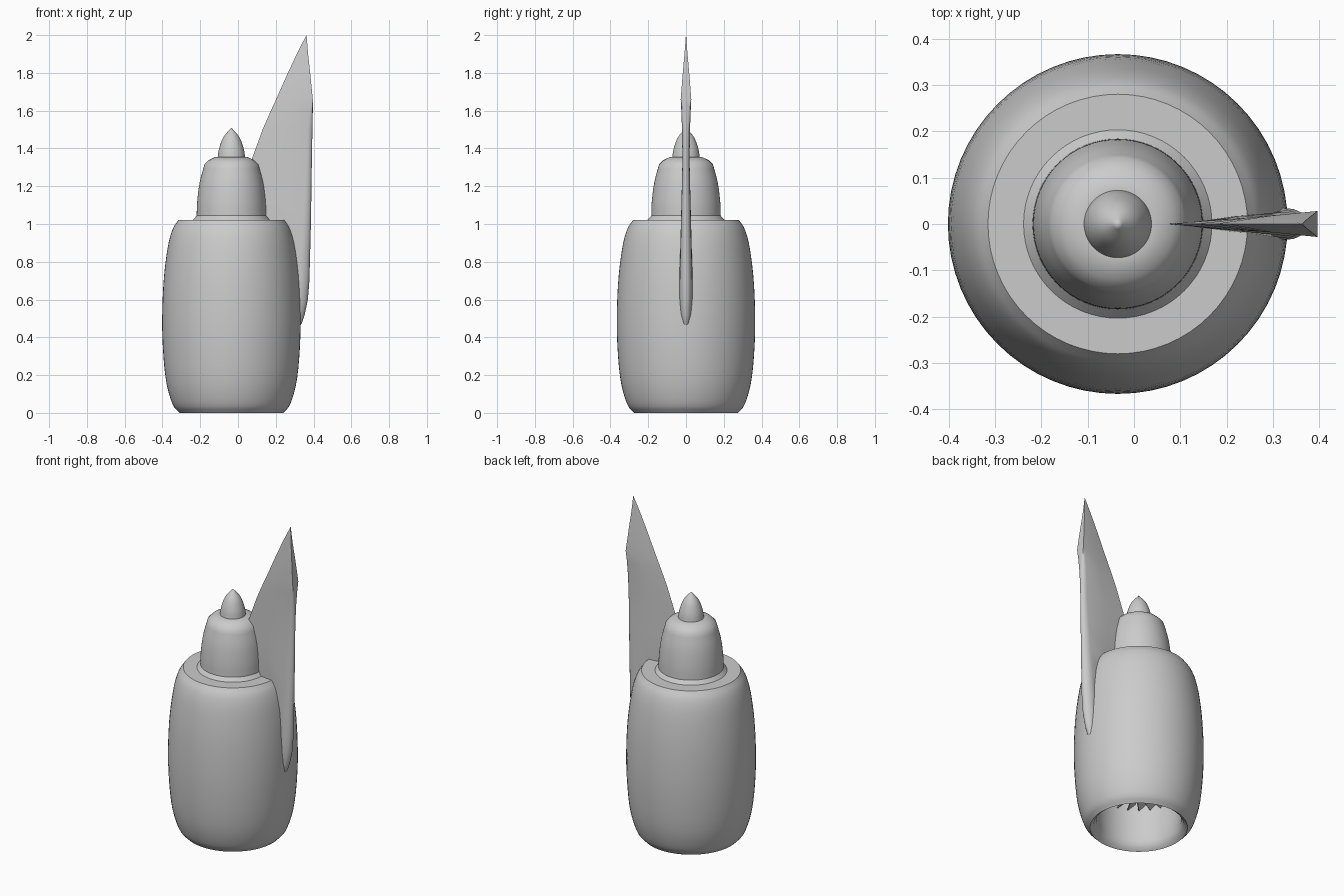
import bpy, bmesh, math
from mathutils import Vector, Matrix

if "Cube" in bpy.data.objects:
    bpy.data.objects.remove(bpy.data.objects["Cube"])

AXIS_X = -0.035

grey = bpy.data.materials.new("light grey metal")
grey.use_nodes = True
colour = (0.6, 0.6, 0.6, 1)
grey.diffuse_color = colour
grey.node_tree.nodes["Principled BSDF"].inputs["Base Color"].default_value = colour


def finish(name, bm, angle=30):
    bmesh.ops.remove_doubles(bm, verts=bm.verts, dist=1e-5)
    bmesh.ops.recalc_face_normals(bm, faces=bm.faces)
    mesh = bpy.data.meshes.new(name)
    bm.to_mesh(mesh)
    bm.free()
    obj = bpy.data.objects.new(name, mesh)
    bpy.context.collection.objects.link(obj)
    mesh.materials.append(grey)
    bpy.ops.object.select_all(action="DESELECT")
    obj.select_set(True)
    bpy.context.view_layer.objects.active = obj
    bpy.ops.object.shade_smooth_by_angle(angle=math.radians(angle))
    return obj


def curve_through(points, steps=4):
    """Smooth curve passing through every point."""
    pts = [Vector(p) for p in points]
    pts = [2 * pts[0] - pts[1]] + pts + [2 * pts[-1] - pts[-2]]
    out = []
    for a, b, c, d in zip(pts, pts[1:], pts[2:], pts[3:]):
        for i in range(steps):
            t = i / steps
            out.append(0.5 * (2 * b + (c - a) * t + (2 * a - 5 * b + 4 * c - d) * t**2
                              + (3 * b - a - 3 * c + d) * t**3))
    return out + [pts[-2]]


def lathe(name, profile, segments=64):
    """Revolve (radius, height) points about the engine axis."""
    bm = bmesh.new()
    verts = [bm.verts.new((AXIS_X + r, 0, z)) for r, z in profile]
    edges = [bm.edges.new(pair) for pair in zip(verts, verts[1:])]
    bmesh.ops.spin(bm, geom=verts + edges, cent=(AXIS_X, 0, 0), axis=(0, 0, 1),
                   angle=math.tau, steps=segments, use_merge=False)
    return finish(name, bm)


# Nacelle: fan bulkhead, inlet duct, lip, barrel and flat rear annulus
shell = curve_through([(0.275, 0), (0.313, 0.05), (0.349, 0.19), (0.366, 0.43),
                       (0.36, 0.68), (0.338, 0.87), (0.312, 0.97), (0.28, 1.022)])
lathe("nacelle", [(0, 0.3), (0.245, 0.3), (0.245, 0.15), (0.24, 0.05), (0.255, 0.015)]
      + [tuple(p) for p in shell] + [(0.2, 1.022)])

# Core cowl with flared foot and tapered exhaust rim
cowl = curve_through([(0.184, 1.044), (0.181, 1.12), (0.168, 1.22), (0.143, 1.315)])
lathe("core_cowl", [(0.205, 1.02)] + [tuple(p) for p in cowl]
      + [(0.12, 1.338), (0.087, 1.354), (0.07, 1.354)])

# Pointed exhaust plug
plug = curve_through([(0.073, 1.352), (0.065, 1.4), (0.042, 1.46), (0, 1.51)])
lathe("exhaust_plug", [tuple(p) for p in plug])

# Inlet spinner and fan blades
lathe("fan_spinner", [tuple(p) for p in curve_through([(0, 0.18), (0.045, 0.22), (0.075, 0.3)])])
bm = bmesh.new()
for k in range(24):
    turn = Matrix.Translation((AXIS_X, 0, 0)) @ Matrix.Rotation(math.tau * k / 24, 4, "Z")
    place = turn @ Matrix.Translation((0.155, 0, 0.27)) @ Matrix.Rotation(0.8, 4, "X")
    bmesh.ops.create_cube(bm, size=1, matrix=place @ Matrix.Diagonal((0.175, 0.006, 0.06, 1)))
finish("fan_blades", bm)

# Pylon: height, inner edge x, outer face x, half thickness, nose roundness
stations = [(0.455, 0.28, 0.326, 0.003, 1), (0.475, 0.28, 0.338, 0.020, 1),
            (0.52, 0.27, 0.353, 0.030, 1), (0.60, 0.26, 0.370, 0.035, 1),
            (0.70, 0.25, 0.378, 0.035, 1), (0.85, 0.22, 0.382, 0.031, 1),
            (1.0, 0.10, 0.386, 0.027, 1), (1.2, 0.08, 0.389, 0.022, 1),
            (1.335, 0.07, 0.391, 0.019, 1), (1.5, 0.13, 0.394, 0.021, 0.8),
            (1.6, 0.174, 0.396, 0.025, 0.4), (1.66, 0.202, 0.396, 0.028, 0),
            (1.8, 0.264, 0.382, 0.017, 0), (1.9, 0.311, 0.371, 0.008, 0),
            (2.0, 0.362, 0.363, 0.0005, 0)]
bm = bmesh.new()
rings = []
for z, x_in, x_out, half, nose in stations:
    depth = min(1.6 * half, 0.6 * (x_out - x_in)) * nose
    side = [(x_in + (x_out - depth - x_in) * 0.5, 0.65 * half)]
    side += [(x_out - depth * (1 - math.sin(a)), half * (1 - nose * (1 - math.cos(a))))
             for a in (math.radians(d) for d in (0, 25, 50, 70))]
    loop = [(x_in, 0)] + side + [(x_out, 0)] + [(x, -y) for x, y in reversed(side)]
    rings.append([bm.verts.new((x, y, z)) for x, y in loop])
for low, high in zip(rings, rings[1:]):
    n = len(low)
    for i in range(n):
        j = (i + 1) % n
        bm.faces.new((low[i], low[j], high[j], high[i]))
bm.faces.new(rings[0])
bm.faces.new(rings[-1])
finish("pylon", bm, 40)
